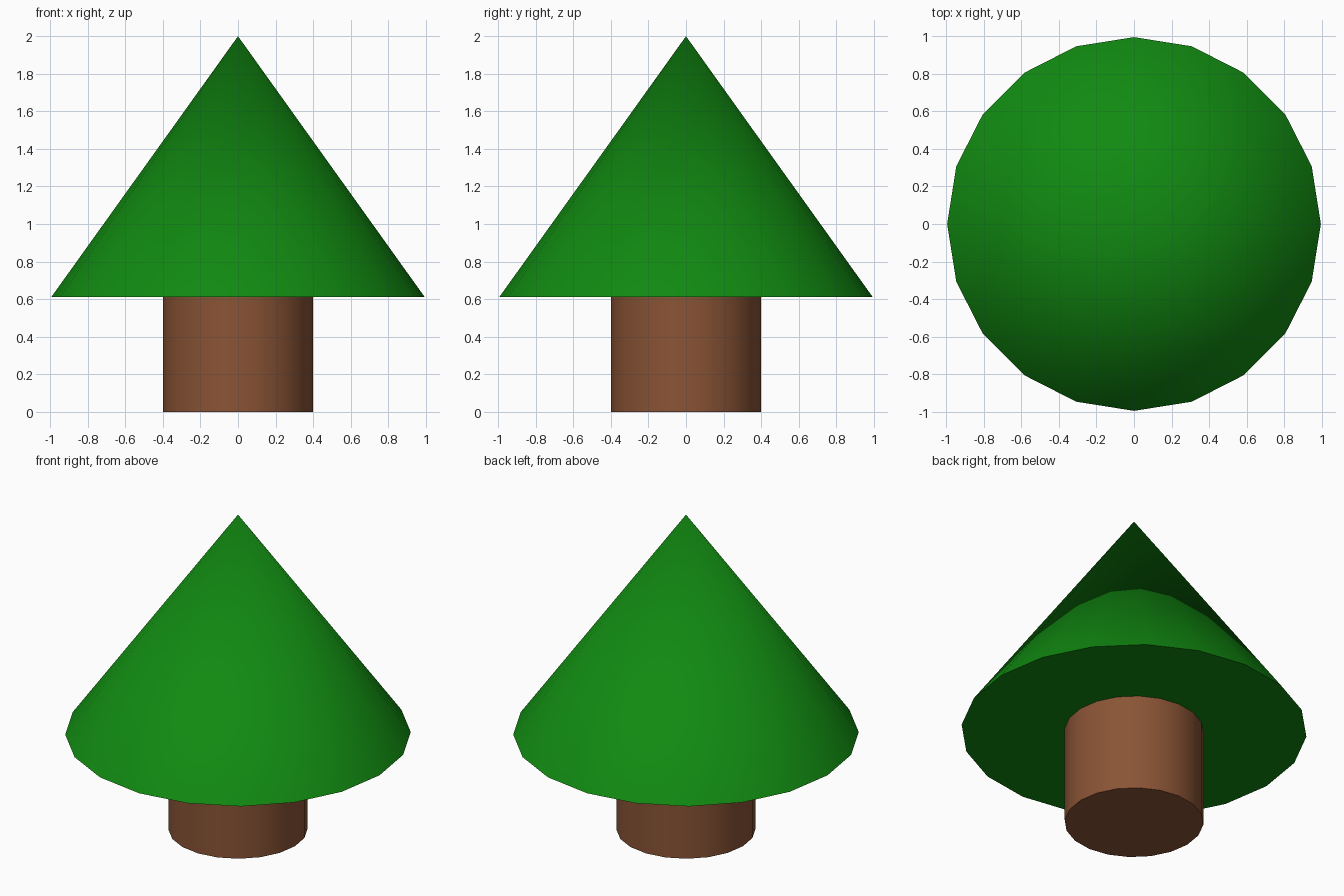
import bpy

if "Cube" in bpy.data.objects:
    bpy.data.objects.remove(bpy.data.objects["Cube"])

SIDES = 20


def material(name, colour):
    mat = bpy.data.materials.new(name)
    mat.diffuse_color = (*colour, 1.0)
    mat.use_nodes = True
    mat.node_tree.nodes["Principled BSDF"].inputs["Base Color"].default_value = mat.diffuse_color
    return mat


def round_part(name, bottom_radius, top_radius, z0, z1, mat):
    """Upright round part with smooth sides and flat end caps."""
    bpy.ops.mesh.primitive_cone_add(
        vertices=SIDES, radius1=bottom_radius, radius2=top_radius,
        depth=z1 - z0, location=(0, 0, (z0 + z1) / 2))
    obj = bpy.context.object
    obj.name = name
    obj.data.materials.append(mat)
    # smooth sides, sharp rims
    bpy.ops.object.shade_smooth_by_angle()
    return obj


bark = material("bark_brown", (0.254, 0.089, 0.036))
leaf = material("leaf_green", (0.0056, 0.254, 0.0056))

# Trunk, its top end just inside the foliage
round_part("trunk", 0.40, 0.40, 0.0, 0.62, bark)

# Cone of foliage
round_part("foliage", 0.995, 0.0, 0.61, 2.0, leaf)
